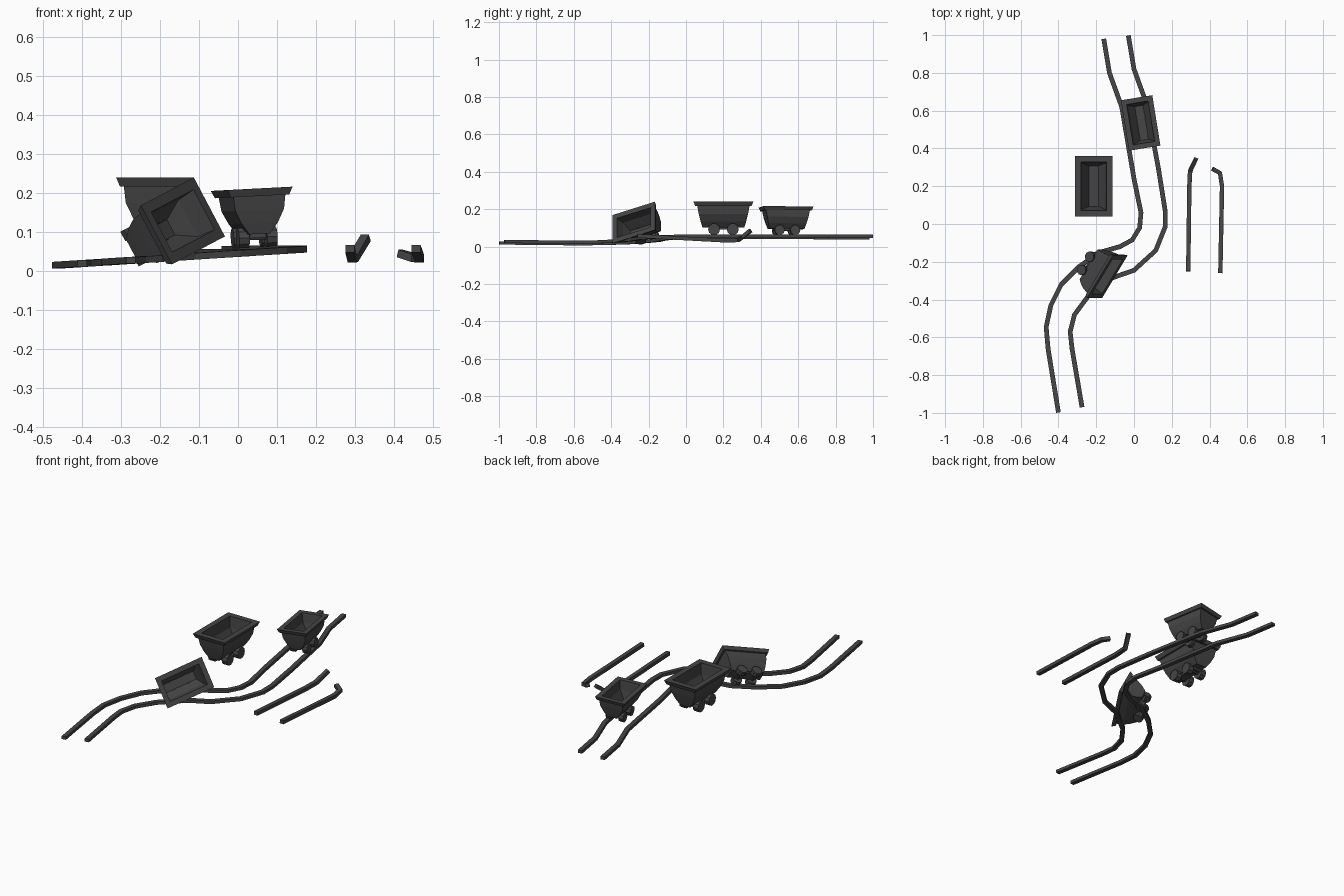
import bpy, bmesh, math
from mathutils import Matrix, Vector

if "Cube" in bpy.data.objects:
    bpy.data.objects.remove(bpy.data.objects["Cube"])

iron = bpy.data.materials.new("dark_iron")
iron.diffuse_color = (0.06, 0.06, 0.063, 1)
iron.use_nodes = True
iron.node_tree.nodes["Principled BSDF"].inputs["Base Color"].default_value = iron.diffuse_color


def finish(bm, name, matrix=Matrix()):
    bmesh.ops.recalc_face_normals(bm, faces=bm.faces)
    me = bpy.data.meshes.new(name)
    bm.to_mesh(me)
    bm.free()
    me.materials.append(iron)
    ob = bpy.data.objects.new(name, me)
    ob.matrix_world = matrix
    bpy.context.collection.objects.link(ob)
    return ob


def loft(bm, rings):
    """Skin a list of closed point loops and cap both ends."""
    loops = [[bm.verts.new(p) for p in r] for r in rings]
    n = len(loops[0])
    for a, b in zip(loops, loops[1:]):
        for i in range(n):
            j = (i + 1) % n
            bm.faces.new((a[i], a[j], b[j], b[i]))
    bm.faces.new(loops[0])
    bm.faces.new(loops[-1])


def rail(name, pts, w=0.025, h=0.017):
    """Rectangular bar swept along a path with mitred corners."""
    pts = [Vector(p) for p in pts]
    rings = []
    for i, p in enumerate(pts):
        d0 = (p - pts[i - 1]).normalized() if i else None
        d1 = (pts[i + 1] - p).normalized() if i < len(pts) - 1 else None
        t = ((d0 or d1) + (d1 or d0)).normalized()
        side = t.cross(Vector((0, 0, 1))).normalized()
        up = side.cross(t)
        rings.append([p + side * sx * w / 2 + up * sz * h / 2
                      for sx, sz in ((-1, -1), (1, -1), (1, 1), (-1, 1))])
    bm = bmesh.new()
    loft(bm, rings)
    finish(bm, name)


def cart(name, matrix):
    # hopper: outside wall, flared rim, then inside wall down to the floor
    sizes = [(0.032, 0.112, 0.042), (0.056, 0.122, 0.075), (0.075, 0.132, 0.115),
             (0.080, 0.140, 0.157), (0.090, 0.151, 0.157), (0.100, 0.160, 0.180),
             (0.068, 0.128, 0.180), (0.062, 0.122, 0.118), (0.026, 0.108, 0.058)]
    bm = bmesh.new()
    loft(bm, [[(-x, -y, z), (x, -y, z), (x, y, z), (-x, y, z)] for x, y, z in sizes])
    finish(bm, name + "_hopper", matrix)
    # chassis block
    bm = bmesh.new()
    bmesh.ops.create_cube(bm, size=1, matrix=Matrix.Translation((0, 0, 0.038))
                          @ Matrix.Diagonal((0.05, 0.15, 0.016, 1)))
    finish(bm, name + "_chassis", matrix)
    # wheels and axles
    turn = Matrix.Rotation(math.pi / 2, 4, 'Y')
    for y, end in ((-0.05, "front"), (0.05, "rear")):
        bm = bmesh.new()
        for x, r, depth, seg in ((-0.043, 0.032, 0.032, 10), (0.043, 0.032, 0.032, 10),
                                 (0, 0.009, 0.09, 6)):
            bmesh.ops.create_cone(bm, cap_ends=True, segments=seg, radius1=r, radius2=r,
                                  depth=depth, matrix=Matrix.Translation((x, y, 0.032)) @ turn)
        finish(bm, f"{name}_{end}_wheels", matrix)


# curved track, rising gently to the right
left = [(-0.16, 0.98), (-0.13, 0.80), (-0.065, 0.62), (0, 0.24), (0.037, 0.06),
        (0.03, -0.02), (-0.01, -0.085), (-0.075, -0.12), (-0.18, -0.15), (-0.29, -0.225),
        (-0.385, -0.32), (-0.44, -0.43), (-0.465, -0.545), (-0.455, -0.66), (-0.40, -0.998)]
right = [(-0.03, 0.998), (0, 0.82), (0.065, 0.64), (0.13, 0.29), (0.165, 0.07),
         (0.165, -0.015), (0.115, -0.14), (0, -0.245), (-0.115, -0.285), (-0.245, -0.385),
         (-0.315, -0.48), (-0.338, -0.57), (-0.328, -0.66), (-0.275, -0.97)]
for name, pts in (("track_left_rail", left), ("track_right_rail", right)):
    rail(name, [(x, y, 0.045 + 0.065 * x + 0.012 * max(y, 0)) for x, y in pts])

# broken loose rails with bent ends
rail("loose_rail_inner", [(0.287, -0.25, 0.057), (0.293, 0.2, 0.032), (0.297, 0.28, 0.034),
                          (0.328, 0.345, 0.085)], 0.023, 0.02)
rail("loose_rail_outer", [(0.457, -0.26, 0.057), (0.466, 0.2, 0.032), (0.455, 0.27, 0.033),
                          (0.415, 0.292, 0.045)], 0.023, 0.02)

# upright cart beside the track
cart("standing_cart", Matrix.Translation((-0.213, 0.2, 0.06)))

# cart on the track, following its direction and slope
cart("track_cart", Matrix.Translation((0.043, 0.535, 0.059))
     @ Matrix.Rotation(math.radians(-3), 4, 'Y')
     @ Matrix.Rotation(math.radians(9.2), 4, 'Z') @ Matrix.Scale(0.845, 4))

# derailed cart lying on its side
ax = Vector((0.467, 0, -0.885)).normalized()
ay = Vector((0.491, 0.829, 0.274))
ay = (ay - ax * ay.dot(ax)).normalized()
az = ax.cross(ay)
basis = Matrix((ax, ay, az)).transposed().to_4x4()
cart("tipped_cart", Matrix.Translation((-0.254, -0.193, 0.069)) @ basis @ Matrix.Scale(0.855, 4))
